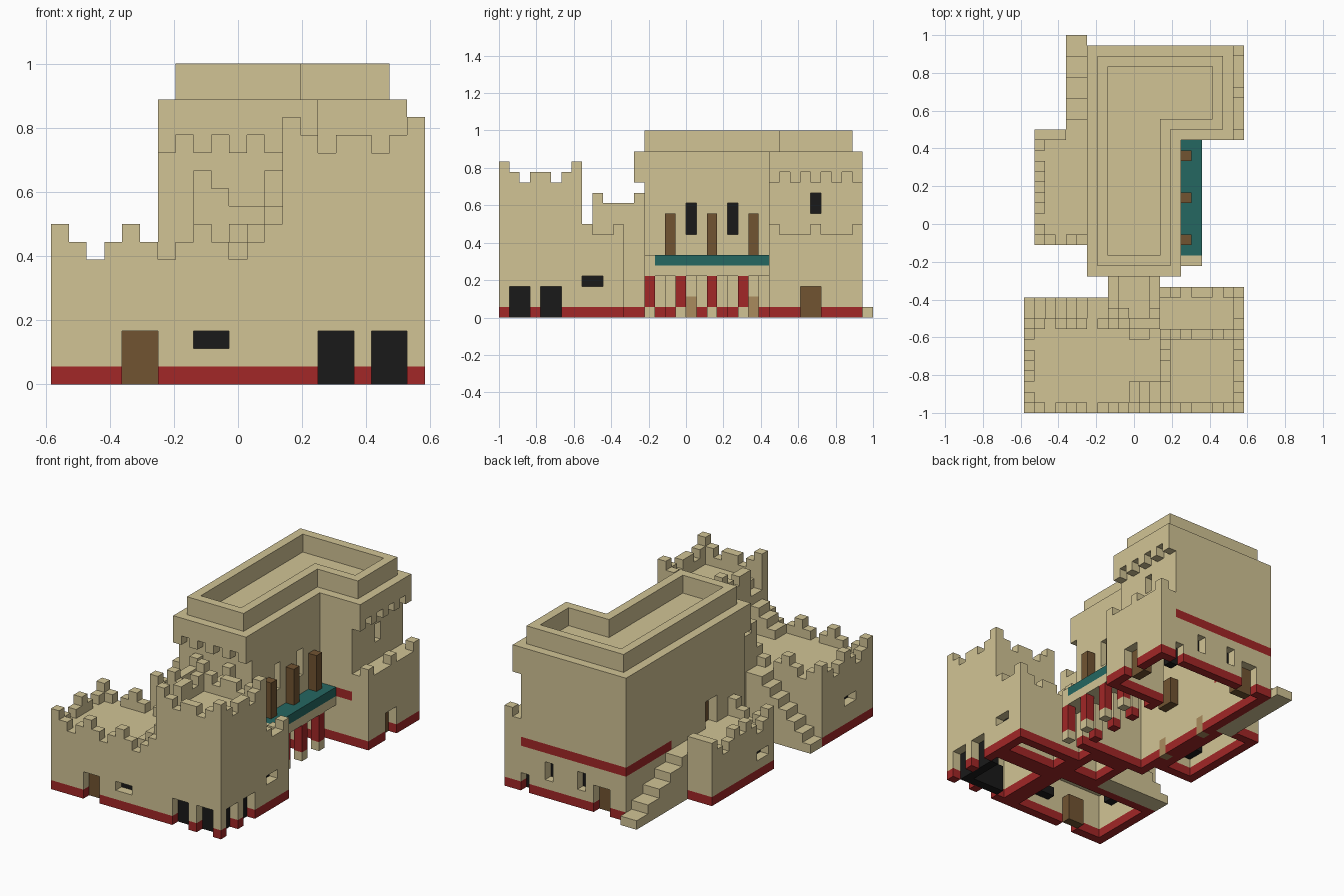
import bpy, bmesh
from mathutils import Vector

cube = bpy.data.objects.get("Cube")
if cube:
    bpy.data.objects.remove(cube, do_unlink=True)

UNIT = 1 / 18            # every block is one unit
OFFSET = Vector((-10.5, -18, 0))

COLOURS = {
    "sandstone": (0.64, 0.55, 0.3),
    "red_paint": (0.36, 0.02, 0.02),
    "teal_paint": (0.018, 0.135, 0.12),
    "dark_wood": (0.165, 0.088, 0.031),
    "tan_wood": (0.4, 0.26, 0.11),
    "black": (0.01, 0.01, 0.01),
}
NAMES = list(COLOURS)
materials = []
for name, rgb in COLOURS.items():
    m = bpy.data.materials.new(name)
    m.use_nodes = True
    m.diffuse_color = (*rgb, 1)
    bsdf = m.node_tree.nodes["Principled BSDF"]
    bsdf.inputs["Base Color"].default_value = (*rgb, 1)
    bsdf.inputs["Roughness"].default_value = 0.9
    materials.append(m)

cells = {}               # block position -> (part, colour)


def span(x, y, z):
    return [(i, j, k) for i in range(*x) for j in range(*y) for k in range(*z)]


def box(part, x, y, z, colour="sandstone"):
    for c in span(x, y, z):
        cells[c] = (part, colour)


def building(part, x, y, z):
    """Solid block with a red painted footing."""
    box(part, x, y, z)
    box(part, x, y, (0, 1), "red_paint")


def carve(x, y, z):
    for c in span(x, y, z):
        cells.pop(c, None)


def opening(part, x, y, z, inward, colour="black"):
    """Cut a hole one block deep and back it with a coloured panel."""
    carve(x, y, z)
    dx, dy = inward
    box(part, (x[0] + dx, x[1] + dx), (y[0] + dy, y[1] + dy), z, colour)


def battlement(part, x, y, floor, sides):
    """Stepped merlons, mirrored about the middle of each side."""
    def rise(i, n):
        return floor + (2, 1, 0, 1)[min(i, n - 1 - i) % 4]
    for side in sides:
        if side in "FB":
            j = y[0] if side == "F" else y[1] - 1
            for i in range(*x):
                box(part, (i, i + 1), (j, j + 1), (floor, rise(i - x[0], x[1] - x[0])))
        else:
            i = x[0] if side == "L" else x[1] - 1
            for j in range(*y):
                box(part, (i, i + 1), (j, j + 1), (floor, rise(j - y[0], y[1] - y[0])))


# main hall, with a wing towards the left at the rear
building("main_hall", (6, 15), (14, 35), (0, 16))
building("main_hall", (15, 19), (26, 35), (0, 16))
box("main_hall", (6, 19), (34, 35), (5, 6), "red_paint")
box("main_hall", (6, 7), (27, 35), (5, 6), "red_paint")
box("main_hall", (15, 19), (26, 27), (5, 6), "red_paint")

# overhanging upper storeys on bracket teeth
box("front_overhang", (6, 15), (13, 14), (14, 16))
for i in range(6, 15, 2):
    box("front_overhang", (i, i + 1), (13, 14), (13, 14))
box("side_overhang", (19, 20), (26, 35), (14, 16))
for j in range(26, 35, 2):
    box("side_overhang", (19, 20), (j, j + 1), (13, 14))

# roof parapet, L shaped and open inside
box("roof_parapet", (7, 14), (14, 34), (16, 18))
box("roof_parapet", (14, 19), (27, 34), (16, 18))
carve((8, 13), (15, 33), (16, 18))
carve((13, 18), (28, 33), (16, 18))

# low annex beside the wing
building("wing_annex", (19, 21), (26, 35), (0, 8))
for j in (26, 30, 34):
    box("wing_annex", (20, 21), (j, j + 1), (8, 9))

# side terrace and the stair that climbs to it
building("side_terrace", (1, 6), (16, 27), (0, 5))
battlement("side_terrace", (1, 6), (16, 27), 5, "FL")
box("side_terrace", (1, 4), (26, 27), (5, 7))
for s in range(5):
    box("terrace_stair", (4, 6), (26, 36 - 2 * s), (s, s + 1))

# front block, tower, rear block and bridge
building("front_block", (0, 13), (0, 9), (0, 7))
battlement("front_block", (0, 13), (0, 9), 7, "FBL")
building("corner_tower", (13, 21), (0, 8), (0, 12))
box("corner_tower", (13, 21), (0, 8), (12, 13))
carve((14, 20), (1, 7), (12, 13))
battlement("corner_tower", (13, 21), (0, 8), 13, "FBLR")
building("tower_annex", (13, 21), (8, 12), (0, 7))
battlement("tower_annex", (13, 21), (8, 12), 7, "BR")
building("bridge", (8, 13), (9, 14), (0, 10))
for i in (8, 12):
    box("bridge", (i, i + 1), (9, 14), (10, 11))
    for j in (9, 13):
        box("bridge", (i, i + 1), (j, j + 1), (11, 12))
box("bridge", (9, 10), (9, 10), (10, 11))

# stairs of the front block
for i in range(8):
    box("outer_stair", (i, i + 1), (9, 11), (0, min(i + 1, 7)))
for s in range(2):
    box("bridge_steps", (10, 12), (8 - s, 9 - s), (7, 9 - s))
carve((13, 14), (1, 3), (11, 15))
for s in range(3):
    box("tower_steps", (10 + s, 11 + s), (1, 3), (7, 8 + s))

# hollow interiors, open underneath
for x, y, top in (((7, 14), (15, 34), 15), ((14, 18), (27, 34), 15), ((18, 20), (27, 34), 7),
                  ((2, 5), (17, 26), 4), ((1, 12), (1, 8), 5), ((14, 20), (1, 7), 5),
                  ((14, 20), (9, 11), 5), ((9, 12), (10, 13), 5)):
    carve(x, y, (0, top))

# arcade openings through the hall wall, with inner doors across the room
for j in (15, 18, 21, 24):
    carve((14, 15), (max(j - 1, 15), j + 1), (0, 4))
for j in (18, 24):
    box("inner_door", (6, 7), (j, j + 1), (0, 2), "tan_wood")

# dark screens inside the tower, seen through its openings
box("tower_screen", (15, 20), (1, 2), (0, 3), "black")
box("tower_screen", (19, 20), (1, 6), (0, 3), "black")
for a in (15, 18):
    carve((a, a + 2), (0, 1), (0, 3))
for a in (1, 4):
    carve((20, 21), (a, a + 2), (0, 3))

# doors and windows
N, S, E, W = (0, 1), (0, -1), (1, 0), (-1, 0)
opening("front_door", (4, 6), (0, 1), (0, 3), N, "dark_wood")
opening("back_door", (8, 10), (34, 35), (0, 3), S, "dark_wood")
opening("terrace_door", (6, 7), (19, 21), (5, 8), E, "dark_wood")
opening("wing_door", (20, 21), (29, 31), (0, 3), W, "dark_wood")
opening("front_window", (8, 10), (0, 1), (2, 3), N)
opening("block_window", (0, 1), (3, 5), (3, 4), E)
opening("annex_window", (20, 21), (8, 10), (3, 4), W)
opening("terrace_window", (1, 2), (17, 19), (2, 3), E)
opening("wing_window", (18, 19), (30, 31), (10, 12), W)
for j in (18, 22):
    opening("balcony_window", (14, 15), (j, j + 1), (8, 11), W)
for i in (11, 15):
    opening("back_window", (i, i + 1), (34, 35), (2, 4), S)
opening("back_hatch", (18, 19), (34, 35), (0, 2), S)

# balcony with arcade pillars below and wooden posts above
box("balcony_beam", (15, 17), (14, 26), (4, 5))
box("balcony_beam", (15, 17), (14, 15), (5, 6))
box("balcony_floor", (15, 17), (15, 26), (5, 6), "teal_paint")
for j in (14, 17, 20, 23):
    box("arcade_pillars", (16, 17), (j, j + 1), (0, 1))
    box("arcade_pillars", (16, 17), (j, j + 1), (1, 4), "red_paint")
for j in (16, 20, 24):
    box("balcony_posts", (15, 16), (j, j + 1), (6, 10), "dark_wood")


def build_part(part):
    """Skin the exposed sides of one part's blocks."""
    bm = bmesh.new()
    verts = {}
    for pos, (owner, colour) in cells.items():
        if owner != part:
            continue
        for axis in range(3):
            for sign in (0, 1):
                near = list(pos)
                near[axis] += 2 * sign - 1
                if tuple(near) in cells:
                    continue
                quad = []
                for u, v in ((0, 0), (1, 0), (1, 1), (0, 1)):
                    p = list(pos)
                    p[axis] += sign
                    p[(axis + 1) % 3] += u
                    p[(axis + 2) % 3] += v
                    p = tuple(p)
                    if p not in verts:
                        verts[p] = bm.verts.new((Vector(p) + OFFSET) * UNIT)
                    quad.append(verts[p])
                face = bm.faces.new(quad if sign else quad[::-1])
                face.material_index = NAMES.index(colour)
    bmesh.ops.dissolve_limit(bm, angle_limit=0.01, verts=bm.verts[:], edges=bm.edges[:],
                             delimit={'MATERIAL'})
    mesh = bpy.data.meshes.new(part)
    bm.to_mesh(mesh)
    bm.free()
    for m in materials:
        mesh.materials.append(m)
    bpy.context.collection.objects.link(bpy.data.objects.new(part, mesh))


for part in sorted({owner for owner, _ in cells.values()}):
    build_part(part)
